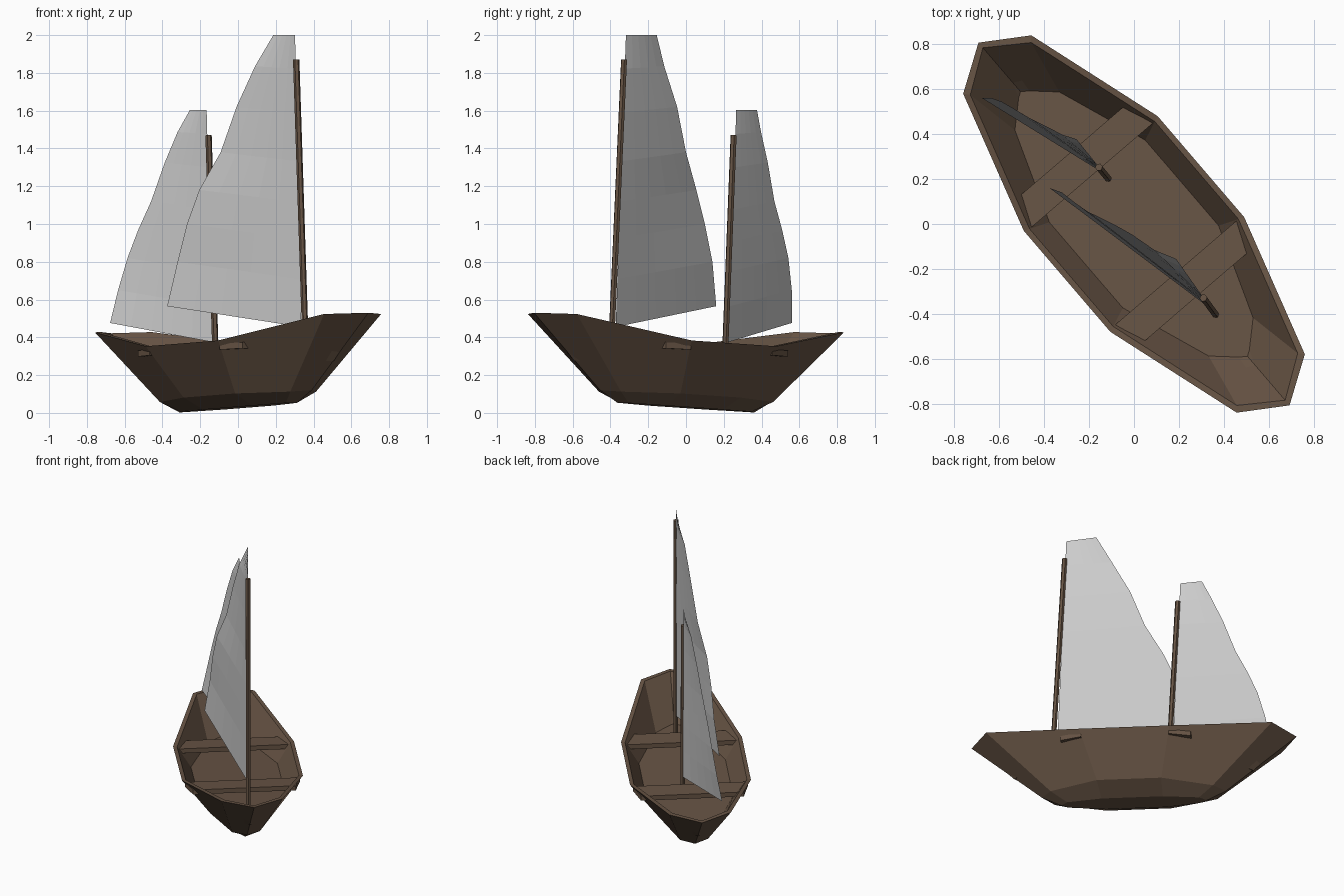
import bpy, bmesh
from mathutils import Vector

if "Cube" in bpy.data.objects:
    bpy.data.objects.remove(bpy.data.objects["Cube"])

wood = bpy.data.materials.new("wood")
wood.diffuse_color = (0.135, 0.088, 0.058, 1)
wood.use_nodes = True
wood.node_tree.nodes["Principled BSDF"].inputs["Base Color"].default_value = wood.diffuse_color


def place(u, v, z):
    """Boat frame (along keel, across, up) to world: turned and pitched bow-up."""
    return Vector((0.651 * u + 0.759 * v, -0.759 * u + 0.651 * v, z + 0.052 * u))


def make(name, verts, faces, mat=None, solid=True):
    me = bpy.data.meshes.new(name)
    me.from_pydata([tuple(p) for p in verts], [], faces)
    bm = bmesh.new()
    bm.from_mesh(me)
    bmesh.ops.recalc_face_normals(bm, faces=bm.faces)
    bm.to_mesh(me)
    bm.free()
    ob = bpy.data.objects.new(name, me)
    bpy.context.collection.objects.link(ob)
    if mat:
        me.materials.append(mat)
    return ob


def loft(name, rings, mat):
    """Closed loft through equal-length rings, capped at both ends."""
    n = len(rings[0])
    verts = [p for r in rings for p in r]
    faces = [(k * n + i, k * n + (i + 1) % n, (k + 1) * n + (i + 1) % n, (k + 1) * n + i)
             for k in range(len(rings) - 1) for i in range(n)]
    last = (len(rings) - 1) * n
    faces += [tuple(range(n)), tuple(range(last, last + n))]
    return make(name, verts, faces, mat)


def hull_ring(tip, shoulder, mid):
    """Ten-sided ring mirrored fore-aft and side to side; each entry is (u, v, z)."""
    half = [tip, shoulder, mid]
    side = half + [(-u, v, z) for u, v, z in reversed(half)]
    ring = side + [(u, -v, z) for u, v, z in reversed(side[1:-1])]
    return [place(*p) for p in ring]


# Hull: keel, chine, rim, inner rim, floor
loft("hull", [
    hull_ring((0.475, 0, 0.027), (0.43, 0.035, 0.03), (0.2, 0.07, 0.028)),
    hull_ring((0.60, 0, 0.09), (0.53, 0.09, 0.085), (0.21, 0.2, 0.092)),
    hull_ring((1.06, 0, 0.475), (0.932, 0.199, 0.475), (0.295, 0.391, 0.368)),
    hull_ring((1.03, 0, 0.475), (0.908, 0.178, 0.475), (0.285, 0.366, 0.368)),
    hull_ring((0.78, 0, 0.235), (0.66, 0.13, 0.235), (0.25, 0.28, 0.235)),
], wood)

# Benches
for name, s in (("front_bench", 1), ("rear_bench", -1)):
    plan = [(0.285, -0.372), (0.425, -0.332), (0.425, 0.332), (0.285, 0.372)]
    loft(name, [[place(s * u, v, z) for u, v in plan] for z in (0.32, 0.352)], wood)

# Masts
def mast(name, a, b, r=0.017):
    a, b = Vector(a), Vector(b)
    bpy.ops.mesh.primitive_cylinder_add(vertices=6, radius=r, depth=(b - a).length,
                                        location=(a + b) / 2)
    ob = bpy.context.object
    ob.name = name
    ob.rotation_mode = 'QUATERNION'
    ob.rotation_quaternion = (b - a).to_track_quat('Z', 'Y')
    ob.data.materials.append(wood)


mast("front_mast", (0.362, -0.402, 0.22), (0.308, -0.328, 1.87))
mast("rear_mast", (-0.115, 0.202, 0.19), (-0.156, 0.252, 1.47))


# Sails: rows from the straight luff at the mast to the curved trailing edge
def sail(name, low, high, leech, cols=5):
    low, high = Vector(low), Vector(high)
    z0, z1 = leech[0][2], leech[-1][2]
    verts = []
    for p in leech:
        luff = low.lerp(high, (p[2] - z0) / (z1 - z0))
        verts += [luff.lerp(Vector(p), i / cols) for i in range(cols + 1)]
    n = cols + 1
    faces = [(r * n + i, r * n + i + 1, (r + 1) * n + i + 1, (r + 1) * n + i)
             for r in range(len(leech) - 1) for i in range(cols)]
    make(name, verts, faces)


sail("front_sail", (0.335, -0.372, 0.455), (0.302, -0.318, 2.0), [
    (-0.375, 0.16, 0.565), (-0.32, 0.14, 0.8), (-0.27, 0.1, 1.0), (-0.205, 0.055, 1.18),
    (-0.092, 0, 1.38), (-0.008, -0.047, 1.62), (0.09, -0.115, 1.835), (0.187, -0.155, 2.0)])
sail("rear_sail", (-0.135, 0.225, 0.375), (-0.166, 0.266, 1.603), [
    (-0.677, 0.56, 0.476), (-0.635, 0.56, 0.65), (-0.585, 0.542, 0.82), (-0.53, 0.51, 0.965),
    (-0.46, 0.468, 1.12), (-0.388, 0.433, 1.325), (-0.32, 0.397, 1.487), (-0.255, 0.376, 1.603)])
